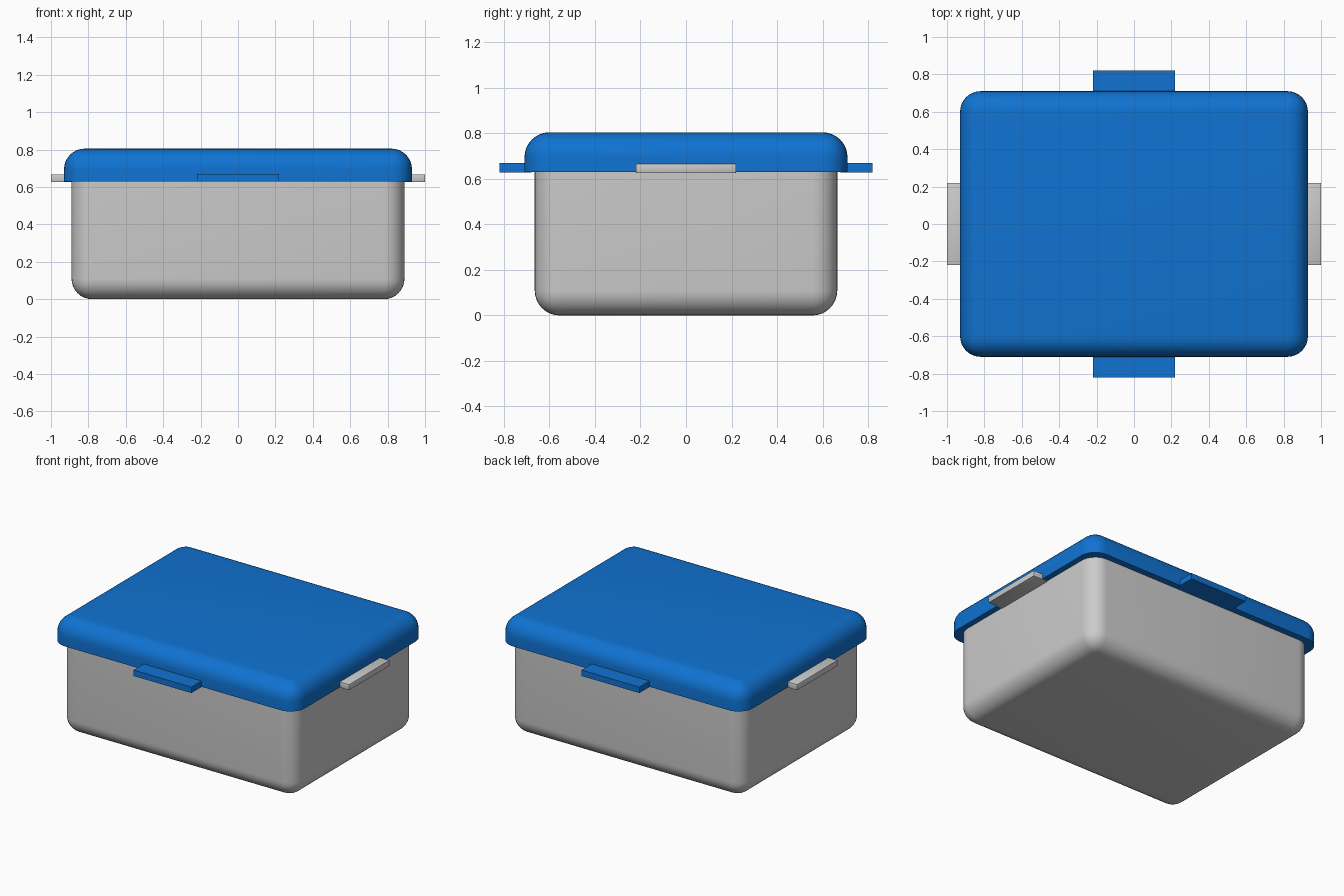
import bpy, bmesh

if "Cube" in bpy.data.objects:
    bpy.data.objects.remove(bpy.data.objects["Cube"])


def material(name, rgb):
    m = bpy.data.materials.new(name)
    m.diffuse_color = (*rgb, 1)
    m.use_nodes = True
    m.node_tree.nodes["Principled BSDF"].inputs["Base Color"].default_value = m.diffuse_color
    return m


BLUE = material("lid blue", (0.005, 0.17, 0.64))
GREY = material("light grey", (0.6, 0.6, 0.6))


def box(name, lo, hi, mat, radius=0.0, flat_z=None, segments=8):
    """Box between two corners; edges lying wholly at height flat_z stay sharp."""
    bm = bmesh.new()
    bmesh.ops.create_cube(bm, size=1)
    for v in bm.verts:
        for i in range(3):
            v.co[i] = hi[i] if v.co[i] > 0 else lo[i]
    if radius:
        edges = [e for e in bm.edges
                 if flat_z is None or any(abs(v.co.z - flat_z) > 1e-4 for v in e.verts)]
        bmesh.ops.bevel(bm, geom=edges, offset=radius, segments=segments,
                        profile=0.5, affect='EDGES')
    mesh = bpy.data.meshes.new(name)
    bm.to_mesh(mesh)
    bm.free()
    obj = bpy.data.objects.new(name, mesh)
    bpy.context.collection.objects.link(obj)
    mesh.materials.append(mat)
    bpy.context.view_layer.objects.active = obj
    bpy.ops.object.select_all(action='DESELECT')
    obj.select_set(True)
    bpy.ops.object.shade_smooth_by_angle()
    return obj


# Container with rounded base and corners, open edge hidden under the lid
box("container", (-0.89, -0.665, 0), (0.89, 0.665, 0.65), GREY, 0.11, 0.65)

# Overhanging lid with rounded top and a flat underside
box("lid", (-0.93, -0.71, 0.63), (0.93, 0.71, 0.805), BLUE, 0.11, 0.63)

# Blue lid tabs at front and back, grey container grips at the sides
for s, fb, lr in ((-1, "front", "left"), (1, "back", "right")):
    y0, y1 = sorted((s * 0.68, s * 0.82))
    box(fb + "_lid_tab", (-0.22, y0, 0.629), (0.22, y1, 0.67), BLUE)
    x0, x1 = sorted((s * 0.87, s * 1.0))
    box(lr + "_grip", (x0, -0.22, 0.626), (x1, 0.22, 0.667), GREY, 0.004, None, 2)
